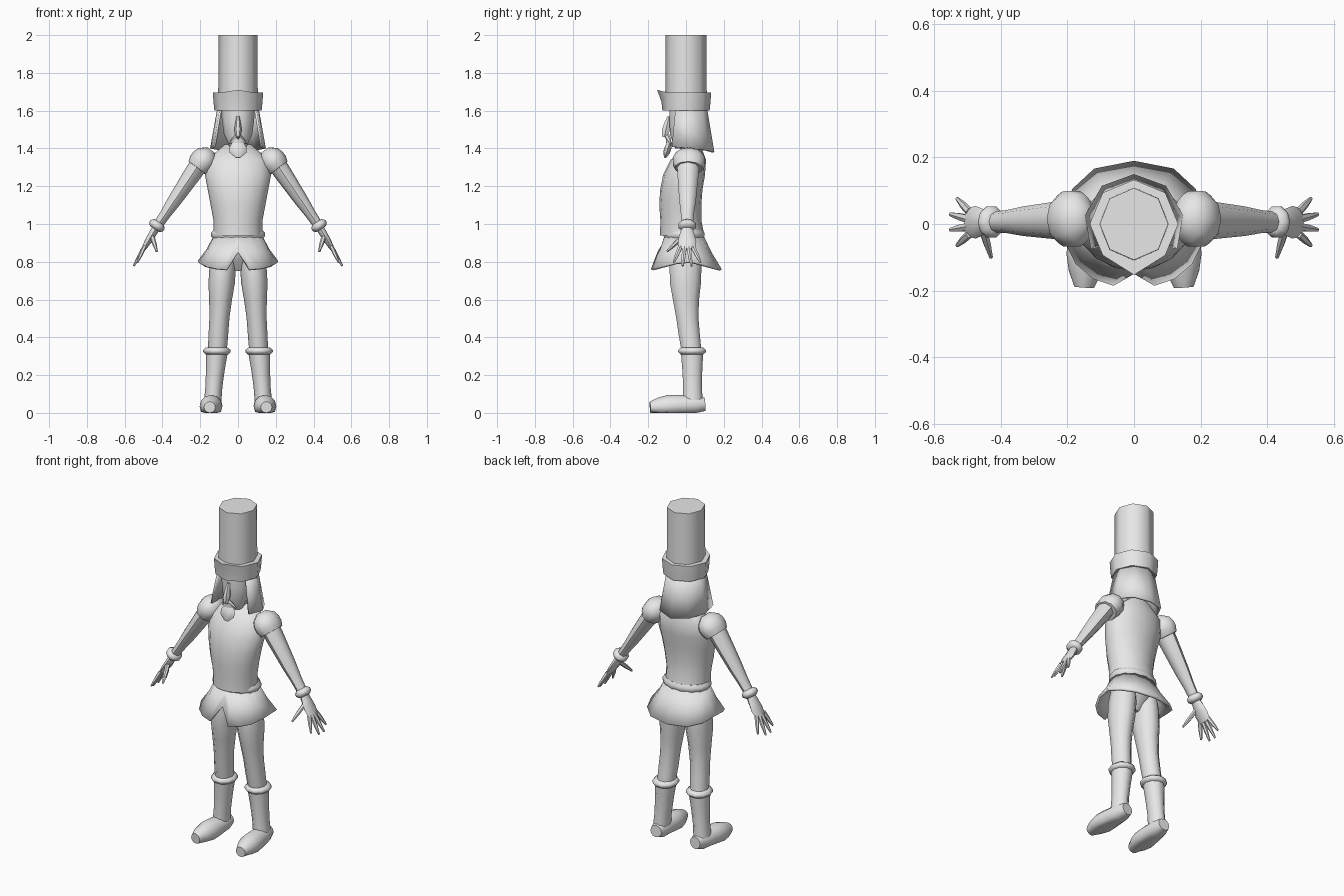
import bpy, bmesh, math
from mathutils import Vector

cube = bpy.data.objects.get("Cube")
if cube:
    bpy.data.objects.remove(cube, do_unlink=True)

GREY = (.8, .8, .8, 1)
material = bpy.data.materials.new("plain grey")
material.use_nodes = True
material.diffuse_color = GREY
material.node_tree.nodes["Principled BSDF"].inputs["Base Color"].default_value = GREY


def finish(name, bm, mirror=False, thickness=0):
    """Turn a bmesh into a shaded object, mirrored or thickened if asked."""
    bmesh.ops.recalc_face_normals(bm, faces=bm.faces)
    mesh = bpy.data.meshes.new(name)
    bm.to_mesh(mesh)
    bm.free()
    mesh.materials.append(material)
    part = bpy.data.objects.new(name, mesh)
    bpy.context.collection.objects.link(part)
    bpy.ops.object.select_all(action='DESELECT')
    part.select_set(True)
    bpy.context.view_layer.objects.active = part
    bpy.ops.object.shade_smooth_by_angle(angle=math.radians(50))
    if mirror:
        part.modifiers.new("mirror", 'MIRROR').use_clip = True
    if thickness:
        solidify = part.modifiers.new("thickness", 'SOLIDIFY')
        solidify.thickness = thickness
    return part


def bridge(bm, rows, closed):
    """Join neighbouring rows of vertices with quads."""
    for low, high in zip(rows, rows[1:]):
        for i in range(0 if closed else 1, len(low)):
            bm.faces.new((low[i - 1], low[i], high[i], high[i - 1]))


def add_tube(bm, start, end, widths, flat=1, flat_end=None, bow=0, upright=False, sides=8):
    """Skin evenly spaced elliptical rings; flat is depth over width, bow moves the middle in y."""
    start, end = Vector(start), Vector(end)
    flat_end = flat_end or flat
    axis = Vector((0, 0, 1)) if upright else (end - start).normalized()
    depth_axis = Vector((0, 0, 1)) if abs(axis.y) > .9 else Vector((0, 1, 0))
    across = depth_axis.cross(axis).normalized()
    depth_axis = axis.cross(across)
    rings = []
    for n, width in enumerate(widths):
        t = n / (len(widths) - 1)
        centre = start.lerp(end, t) + Vector((0, bow * math.sin(math.pi * t), 0))
        depth = width * (flat + (flat_end - flat) * t)
        ring = []
        for i in range(sides):
            turn = math.tau * i / sides
            offset = across * width * math.cos(turn) + depth_axis * depth * math.sin(turn)
            ring.append(bm.verts.new(centre + offset))
        rings.append(ring)
    bridge(bm, rings, closed=True)
    bm.faces.new(rings[0])
    bm.faces.new(rings[-1])


def tube(name, start, end, widths, mirror=False, **shape):
    """Make one tube as its own object."""
    bm = bmesh.new()
    add_tube(bm, start, end, widths, **shape)
    return finish(name, bm, mirror)


def half_sheet(name, rows, thickness):
    """Skin rows of points running front to back on one side, then mirror them."""
    bm = bmesh.new()
    bridge(bm, [[bm.verts.new(point) for point in row] for row in rows], closed=False)
    finish(name, bm, True, thickness)


# Tall hat and its band, which rises to a peak in front
tube("hat", (0, 0, 1.64), (0, 0, 2), [.105, .103], flat=1.05)
band = tube("hat_band", (0, 0, 1.6), (0, 0, 1.695), [.125, .13, .133])
for vert in band.data.vertices:
    if vert.co.z > 1.68 and vert.co.y < -.1:
        vert.co += Vector((0, -.02, .015))

# Head and face
tube("head", (0, -.02, 1.4), (0, 0, 1.62), [.04, .075, .085, .09], upright=True, sides=10)
tube("neck", (0, .025, 1.36), (0, .01, 1.46), [.05, .045])
tube("nose", (0, -.115, 1.46), (0, -.09, 1.57), [.012, .02, .015, .008], flat=1.2, sides=6)
tube("moustache", (0, -.1, 1.465), (.045, -.08, 1.425), [.014, .012, .004], mirror=True, sides=6)
tube("mouth", (0, -.093, 1.43), (0, -.093, 1.45), [.03, .03], flat=.5, sides=6)
tube("beard", (0, -.112, 1.35), (0, -.085, 1.435), [.012, .045, .045, .03], flat=.4)

# Flared shoulder-length hair, open at the face
hair_rows = []
for drop in range(3):
    row = []
    for step in range(4):
        turn = math.radians(60 + 40 * step)
        radius = .11 + .02 * drop
        row.append(Vector((radius * math.sin(turn), -radius * math.cos(turn),
                           1.62 - drop * (.105 + .005 * step))))
    hair_rows.append(row)
half_sheet("hair", hair_rows, .012)

# Jacket body and belt
tube("torso", (0, -.02, .94), (0, .04, 1.42), [.13, .13, .145, .16, .175, .165, .07],
     flat=.9, flat_end=.5, bow=-.035, upright=True, sides=16)
tube("belt", (0, -.01, .92), (0, -.01, .968), [.13, .143, .143, .13], flat=.78, sides=14)

# Flared jacket skirt with a notch in front, hem lowest at front and back
waist, middle, hem = [], [], []
STEPS = 8
for i in range(STEPS + 1):
    turn = math.pi * (i / STEPS) ** 1.3
    side, front = max(math.sin(turn), 0), math.cos(turn)
    if i == STEPS:
        side = 0
    top = Vector((.132 * side, -.01 - .105 * front, .935))
    low = Vector((.215 * side ** .8, -.19 * front, .81 - .05 * abs(front)))
    if i == 0:
        low += Vector((0, .04, .095))
    waist.append(top)
    middle.append(top.lerp(low, .5) - Vector((top.x, top.y, 0)) * .06)
    hem.append(low)
half_sheet("jacket_skirt", [waist, middle, hem], .014)

# Trousers
tube("hips", (0, 0, .93), (0, 0, .75), [.12, .13, .09, .03], flat=.75, sides=12)
tube("leg", (.075, 0, .87), (.11, .03, .32), [.06, .07, .07, .06, .053, .052, .05],
     flat=1.3, flat_end=1.1, bow=-.015, upright=True, mirror=True, sides=10)

# Boots, with soles flattened on the ground
tube("boot_cuff", (.112, .032, .31), (.112, .032, .345), [.06, .072, .072, .06],
     flat=1.07, mirror=True, sides=10)
tube("boot_shaft", (.135, .036, .05), (.112, .032, .32), [.046, .045, .05, .058],
     flat=1.2, flat_end=1.07, upright=True, mirror=True, sides=10)
foot = tube("boot_foot", (.13, .1, .045), (.15, -.19, .03), [.035, .05, .054, .058, .06, .05, .03],
            mirror=True, sides=12)
for vert in foot.data.vertices:
    vert.co.z = max(vert.co.z, 0)

# Puffed sleeves, arms and wrist cuffs
tube("sleeve_puff", (.142, .018, 1.39), (.215, .014, 1.295), [.025, .06, .07, .07, .06],
     flat=1.25, mirror=True, sides=10)
tube("arm", (.19, .012, 1.34), (.43, .006, .985), [.05, .047, .042, .037, .029, .025],
     flat=1.2, mirror=True)
tube("wrist_cuff", (.417, .006, 1.01), (.441, .006, .973), [.03, .044, .044, .03],
     flat=1.1, mirror=True, sides=10)

# Hand: flat palm, four fanned fingers and a thumb
hand = bmesh.new()
add_tube(hand, (.43, .006, .985), (.5, .005, .868), [.022, .02, .018, .012], flat=1.2, flat_end=3.5)
for finger in range(4):
    spread = finger - 1.5
    shorter = .01 * spread * spread
    add_tube(hand, (.495, .003 + .022 * spread, .88),
             (.555 - shorter, .006 + .047 * spread, .775 + shorter),
             [.011, .01, .005], flat=1.2, sides=6)
add_tube(hand, (.455, -.015, .935), (.43, -.1, .855), [.013, .012, .006], sides=6)
finish("hand", hand, True)
